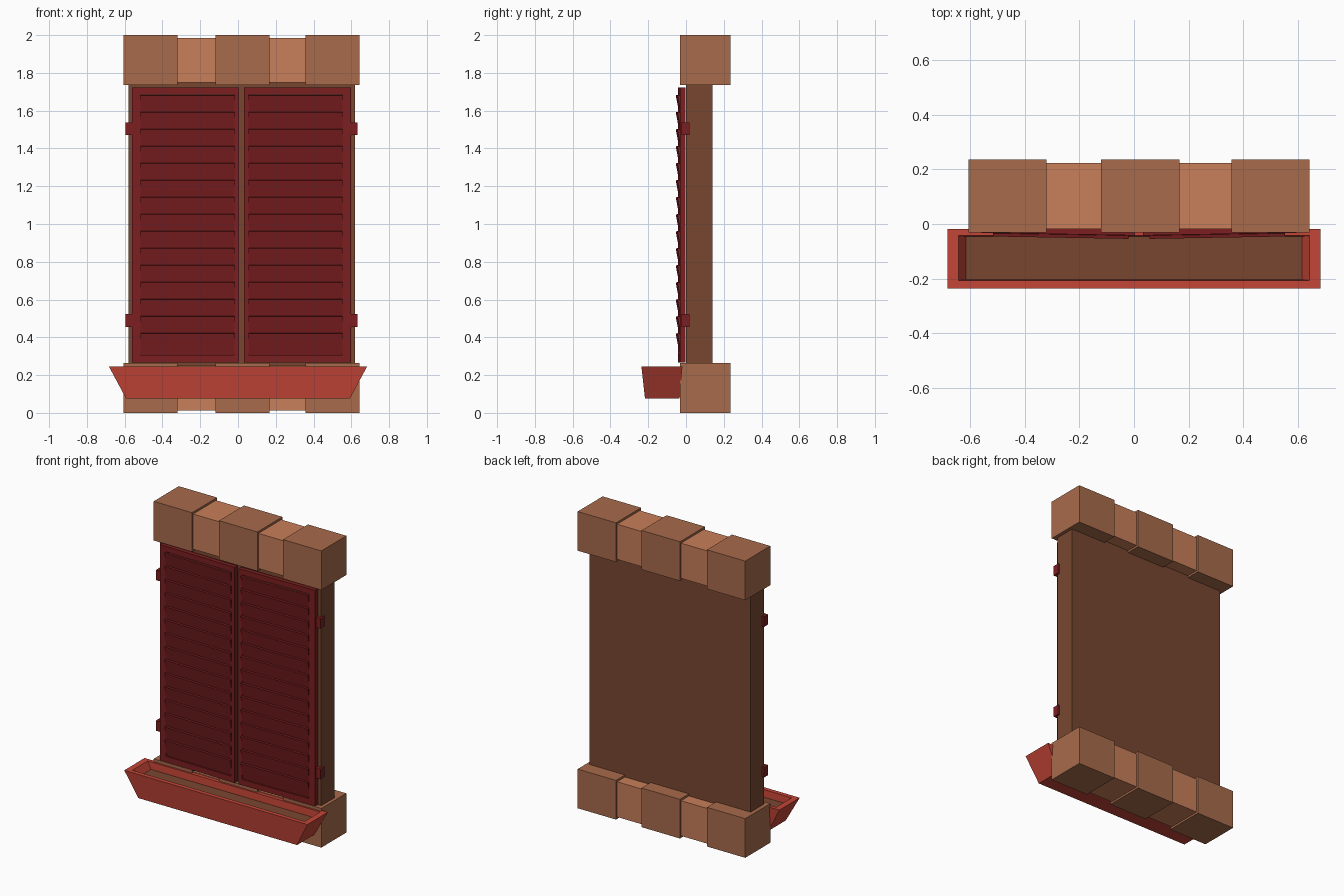
import bpy, bmesh, math
from mathutils import Matrix, Vector

if "Cube" in bpy.data.objects:
    bpy.data.objects.remove(bpy.data.objects["Cube"])


def material(name, rgb):
    m = bpy.data.materials.new(name)
    m.diffuse_color = (*rgb, 1)
    m.use_nodes = True
    m.node_tree.nodes["Principled BSDF"].inputs["Base Color"].default_value = m.diffuse_color
    return m


STONE = material("stone", (0.39, 0.147, 0.07))
BRICK = material("light_brick", (0.58, 0.21, 0.10))
WOOD = material("brown", (0.19, 0.062, 0.03))
RED = material("dark_red", (0.20, 0.013, 0.014))
CLAY = material("clay", (0.55, 0.06, 0.038))


def finish(name, bm, mat):
    bmesh.ops.recalc_face_normals(bm, faces=bm.faces)
    me = bpy.data.meshes.new(name)
    bm.to_mesh(me)
    bm.free()
    me.materials.append(mat)
    ob = bpy.data.objects.new(name, me)
    bpy.context.collection.objects.link(ob)
    return ob


def add_box(bm, x, y, z, tilt=0):
    size = Vector((x[1] - x[0], y[1] - y[0], z[1] - z[0]))
    mid = Vector((x[0] + x[1], y[0] + y[1], z[0] + z[1])) / 2
    mat = (Matrix.Translation(mid) @ Matrix.Rotation(tilt, 4, 'X')
           @ Matrix.Diagonal((*size, 1)))
    bmesh.ops.create_cube(bm, size=1, matrix=mat)


def box(name, x, y, z, mat):
    bm = bmesh.new()
    add_box(bm, x, y, z)
    return finish(name, bm, mat)


# Back panel
box("back_panel", (-0.58, 0.62), (0.0, 0.14), (0.2, 1.8), WOOD)

# Lintel and sill: three big stones with smaller bricks between
for row, z0 in (("sill", 0.0), ("lintel", 1.736)):
    for i, x in enumerate((-0.607, -0.12, 0.357)):
        box(f"{row}_stone_{i}", (x, x + 0.286), (-0.031, 0.236), (z0, z0 + 0.264), STONE)
    for i, x in enumerate(((-0.325, -0.115), (0.162, 0.36))):
        box(f"{row}_brick_{i}", x, (-0.019, 0.224), (z0 + 0.013, z0 + 0.25), BRICK)

# Shutters, slightly ajar, mirrored about their hinge edges
W = 0.565
for side, hinge_x, sign in (("left", -0.56, 1), ("right", 0.597, -1)):
    place = (Matrix.Translation((hinge_x, 0, 0)) @ Matrix.Diagonal((sign, 1, 1, 1))
             @ Matrix.Rotation(math.radians(-1), 4, 'Z'))

    frame = bmesh.new()
    depth = (-0.032, -0.003)
    add_box(frame, (0, 0.045), depth, (0.268, 1.722))
    add_box(frame, (W - 0.026, W), depth, (0.268, 1.722))
    add_box(frame, (0.045, W - 0.026), depth, (1.685, 1.722))
    add_box(frame, (0.045, W - 0.026), depth, (0.268, 0.307))
    frame.transform(place)
    finish(f"{side}_shutter_frame", frame, RED)

    slats = bmesh.new()
    for i in range(15):
        z = 0.306 + i * 0.0901
        add_box(slats, (0.044, W - 0.024), (-0.034, -0.022), (z, z + 0.116),
                math.radians(11))
    slats.transform(place)
    finish(f"{side}_shutter_slats", slats, RED)

    # Hinges
    for i, z in enumerate((0.455, 1.47)):
        xs = sorted((hinge_x - sign * 0.035, hinge_x + sign * 0.006))
        box(f"{side}_hinge_{i}", xs, (-0.025, 0.018), (z, z + 0.068), RED)

# Flower box: flared trough made from nested rectangular rings
rings = [  # half width, front y, back y, z
    (0.592, -0.217, -0.034, 0.075),
    (0.683, -0.236, -0.019, 0.245),
    (0.643, -0.207, -0.043, 0.245),
    (0.614, -0.203, -0.046, 0.190),
]
bm = bmesh.new()
loops = [[bm.verts.new(p) for p in ((-w, f, z), (w, f, z), (w, b, z), (-w, b, z))]
         for w, f, b, z in rings]
for a, b in zip(loops, loops[1:]):
    for i in range(4):
        j = (i + 1) % 4
        bm.faces.new((a[i], a[j], b[j], b[i]))
bm.faces.new(loops[0])
bm.faces.new(loops[-1])
planter = finish("flower_box", bm, CLAY)

# Soil
box("soil", (-0.616, 0.616), (-0.204, -0.045), (0.17, 0.196), WOOD)
